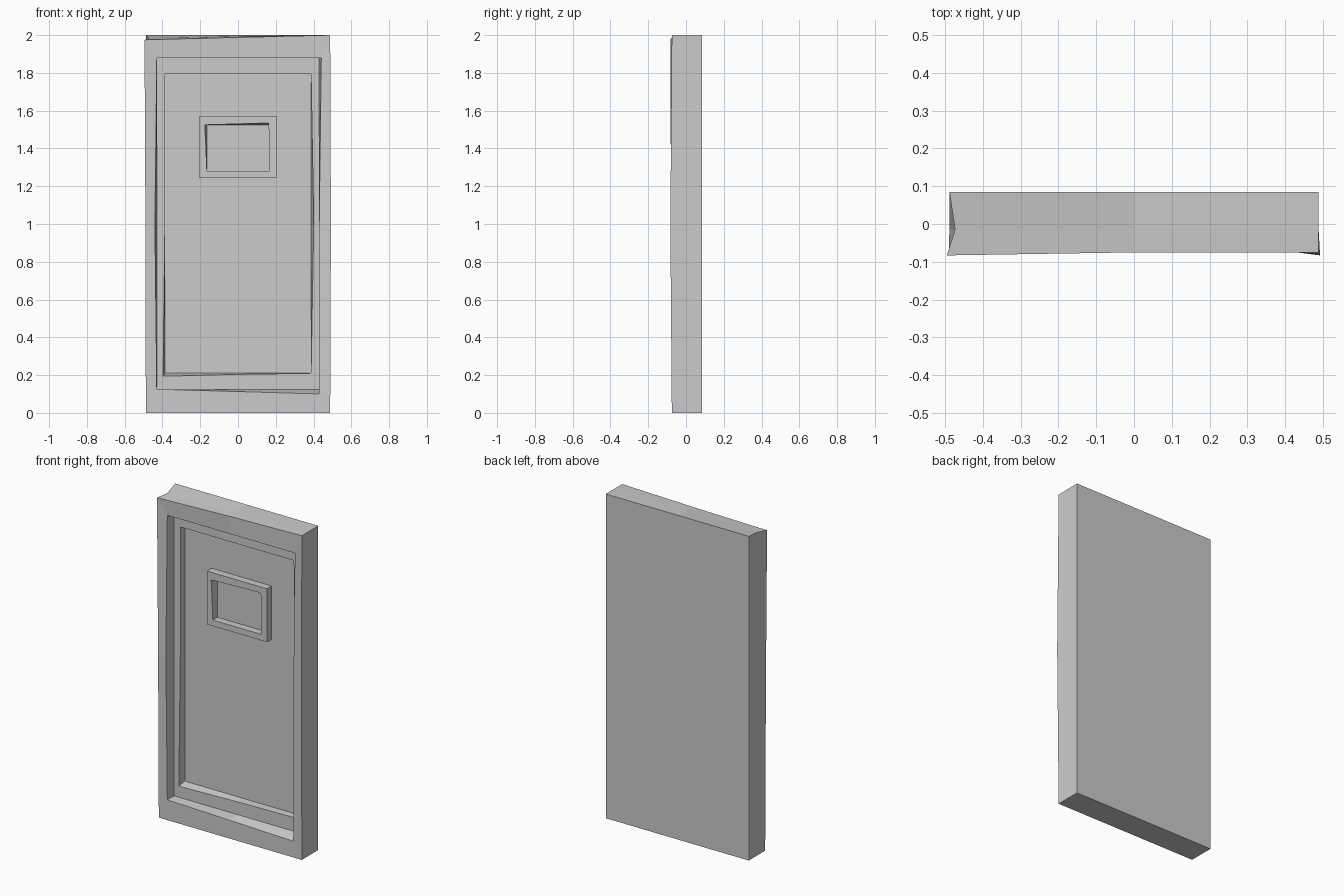
import bpy
import bmesh

if "Cube" in bpy.data.objects:
    bpy.data.objects.remove(bpy.data.objects["Cube"])


def ring(x0, x1, z0, z1, y, nudge=None):
    """Eight-point rectangle: corners and edge midpoints, from bottom left.
    nudge shifts single points for the hand-hewn, uneven edges."""
    xm, zm = (x0 + x1) / 2, (z0 + z1) / 2
    flat = [(x0, z0), (xm, z0), (x1, z0), (x1, zm),
            (x1, z1), (xm, z1), (x0, z1), (x0, zm)]
    pts = [[x, y, z] for x, z in flat]
    for i, offset in (nudge or {}).items():
        pts[i] = [a + b for a, b in zip(pts[i], offset)]
    return pts


def skin(name, rings, close_ends):
    """Join successive rings with quads, optionally capping both ends."""
    bm = bmesh.new()
    loops = [[bm.verts.new(p) for p in r] for r in rings]
    for a, b in zip(loops, loops[1:]):
        for i in range(8):
            j = (i + 1) % 8
            bm.faces.new((a[i], a[j], b[j], b[i]))
    if close_ends:
        bm.faces.new(loops[0][::-1])
        bm.faces.new(loops[-1])
        bmesh.ops.recalc_face_normals(bm, faces=bm.faces)
    mesh = bpy.data.meshes.new(name)
    bm.to_mesh(mesh)
    bm.free()
    obj = bpy.data.objects.new(name, mesh)
    bpy.context.collection.objects.link(obj)
    return obj


FRONT, LEDGE, PANEL, BACK = -0.075, -0.01, 0.035, 0.085
OUTER = (-0.488, 0.488, 0, 2)
OPENING = (-0.43, 0.43, 0.125, 1.88)
INNER = (-0.387, 0.387, 0.21, 1.795)

# Door slab with two stepped recesses and a worn top left corner
skin("door", [
    ring(*OUTER, BACK),
    ring(*OUTER, -0.015, {6: (0.015, 0, -0.018), 5: (0, 0, -0.006)}),
    ring(*OUTER, FRONT, {6: (-0.007, -0.008, -0.025), 5: (0, 0, -0.012),
                         3: (0.004, -0.008, 0), 7: (-0.002, -0.004, 0)}),
    ring(*OPENING, FRONT, {1: (0, 0, -0.012), 2: (0, 0, -0.025),
                           4: (0.011, 0, 0), 7: (-0.01, 0, 0)}),
    ring(*OPENING, LEDGE),
    ring(*INNER, LEDGE, {0: (-0.01, 0, -0.016), 1: (0, 0, -0.006),
                         3: (0.014, 0, 0)}),
    ring(*INNER, PANEL),
], True)

# Raised window surround, with the panel visible through its opening
WINDOW = (-0.205, 0.205, 1.243, 1.572)
HOLE = (-0.165, 0.165, 1.28, 1.525)
skin("window_frame", [
    ring(*WINDOW, PANEL),
    ring(*WINDOW, LEDGE),
    ring(*HOLE, LEDGE, {4: (-0.003, 0, 0.01), 5: (0, 0, 0.005),
                        6: (-0.011, 0, 0), 7: (-0.005, 0, 0)}),
    ring(*HOLE, PANEL),
], False)
